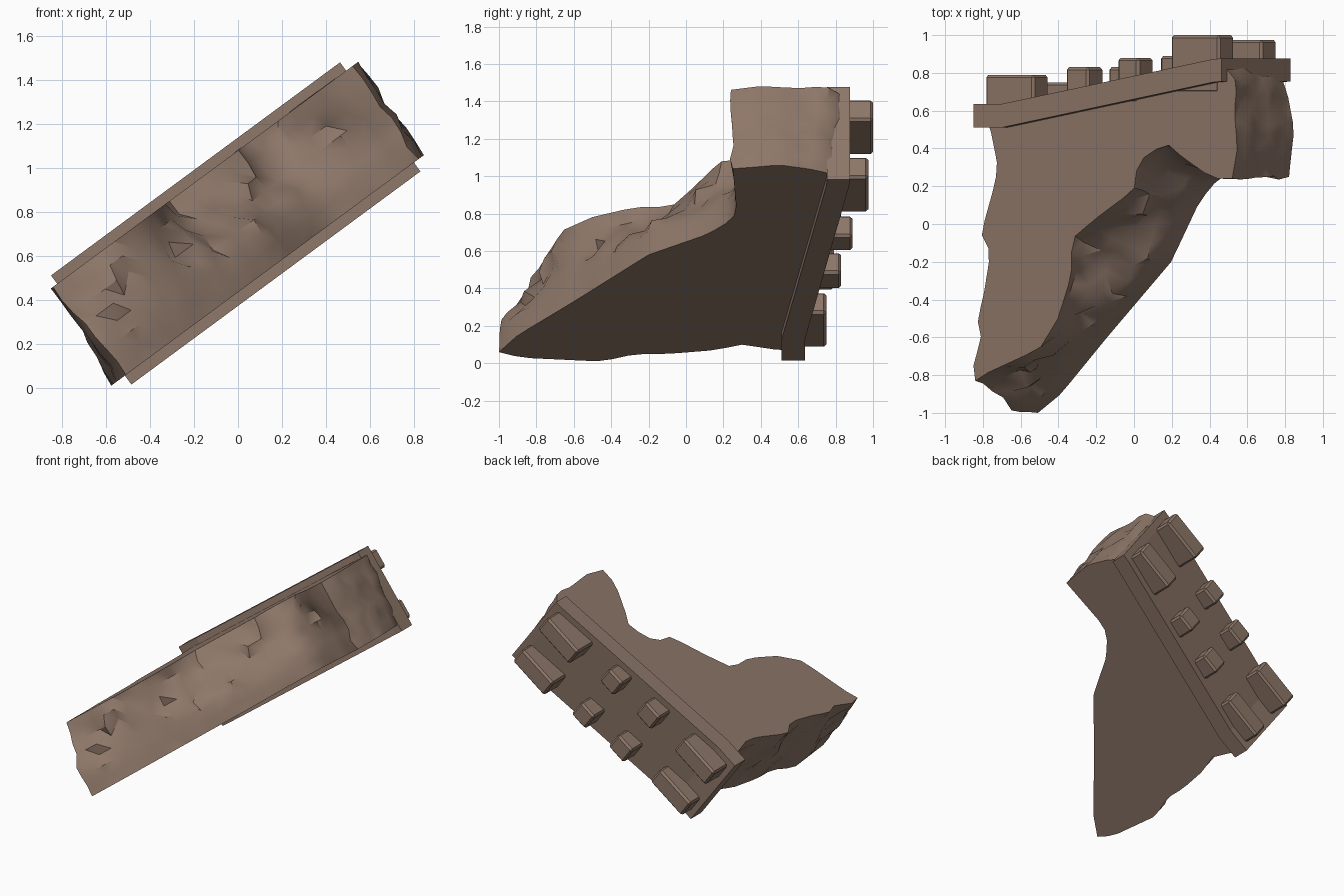
import bpy, bmesh, math, random
from mathutils import Vector

if "Cube" in bpy.data.objects:
    bpy.data.objects.remove(bpy.data.objects["Cube"])

random.seed(4)
ANG = math.radians(36.4)
C, S = math.cos(ANG), math.sin(ANG)

stone = bpy.data.materials.new("brown stone")
stone.diffuse_color = (0.27, 0.185, 0.14, 1)
stone.use_nodes = True
stone.node_tree.nodes["Principled BSDF"].inputs["Base Color"].default_value = stone.diffuse_color


def place(u, v, w):
    """Fallen wall frame: u along the slope, v = y, w = slab normal."""
    return Vector((C * u - S * w, v, S * u + C * w))


def finish(name, bm, smooth=None):
    bmesh.ops.recalc_face_normals(bm, faces=bm.faces)
    me = bpy.data.meshes.new(name)
    bm.to_mesh(me)
    bm.free()
    me.materials.append(stone)
    ob = bpy.data.objects.new(name, me)
    bpy.context.collection.objects.link(ob)
    if smooth:
        bpy.context.view_layer.objects.active = ob
        ob.select_set(True)
        bpy.ops.object.shade_smooth_by_angle(angle=math.radians(smooth))
        ob.select_set(False)
    return ob


def resample(pts, n):
    """n points spread evenly along a polyline, last point excluded."""
    seg = [math.dist(a, b) for a, b in zip(pts, pts[1:])]
    out = []
    for i in range(n):
        d = sum(seg) * i / n
        k = 0
        while d > seg[k]:
            d -= seg[k]
            k += 1
        a, b, f = pts[k], pts[k + 1], d / seg[k]
        out.append((a[0] + (b[0] - a[0]) * f, a[1] + (b[1] - a[1]) * f))
    return out


def prism(name, outline, w0, w1, bevel=0.0):
    bm = bmesh.new()
    lo = [bm.verts.new(place(u, v, w0)) for u, v in outline]
    hi = [bm.verts.new(place(u, v, w1)) for u, v in outline]
    n = len(lo)
    bm.faces.new(lo)
    bm.faces.new(hi)
    for i in range(n):
        bm.faces.new((lo[i], lo[(i + 1) % n], hi[(i + 1) % n], hi[i]))
    bmesh.ops.recalc_face_normals(bm, faces=bm.faces)
    if bevel:
        bmesh.ops.bevel(bm, geom=bm.edges[:], offset=bevel, segments=1,
                        affect='EDGES', profile=0.5)
    return finish(name, bm)


# Broken wall slab: outlines of its lower and upper broad faces
low_left = [(-.36, .56), (-.357, .5), (-.307, .3), (-.357, .15), (-.391, -.1),
            (-.391, -.27), (-.459, -.45), (-.425, -.88), (-.374, -1)]
low_front = [(-.374, -1), (-.223, -.9), (.081, -.6), (.503, -.2), (.62, 0),
             (.69, .12), (.823, .25), (.907, .27), (1.278, .25)]
low_right = [(1.278, .25), (1.29, .35), (1.312, .5), (1.27, .68), (1.22, .8)]
top_left = [(-.33, .56), (-.304, .5), (-.255, .3), (-.28, .2), (-.366, -.05),
            (-.304, -.15), (-.354, -.4), (-.391, -.5), (-.366, -.6),
            (-.416, -.75), (-.404, -.83)]
top_front = [(-.404, -.83), (-.33, -.79), (.02, -.66), (.14, -.5), (.23, -.27),
             (.23, -.08), (.39, .03), (.64, .18), (.665, .33), (.85, .43),
             (.963, .35), (1.16, .24), (1.286, .24)]
top_right = [(1.286, .24), (1.32, .4), (1.3, .6), (1.32, .75), (1.25, .82)]
NL, NF, NR, LAYERS = 18, 26, 8, 7
low = resample(low_left, NL) + resample(low_front, NF) + resample(low_right, NR) + [low_right[-1]]
top = resample(top_left, NL) + resample(top_front, NF) + resample(top_right, NR) + [top_right[-1]]

bm = bmesh.new()
rings = []
for j in range(LAYERS + 1):
    t = j / LAYERS
    ring = []
    for i, (a, b) in enumerate(zip(low, top)):
        front = NL < i < NL + NF - 1
        f, amp = t, 0.014
        if NL - 2 < i < NL + NF:      # the break keeps a shelf, then scoops back
            s = max(0, (t - .38) / .62)
            f = 1 - (1 - s) ** 1.6
            amp = 0.03 if front and t > .38 else 0.008
        if j in (0, LAYERS):
            amp = 0
        u = a[0] + (b[0] - a[0]) * f + random.uniform(-amp, amp)
        v = a[1] + (b[1] - a[1]) * f + random.uniform(-amp, amp)
        v = max(v, -1)
        ring.append(bm.verts.new(place(u, v, .35 + .518 * t)))
    rings.append(ring)
n = len(low)
bm.faces.new(rings[0])
bm.faces.new(rings[-1])
sides = []
for r0, r1 in zip(rings, rings[1:]):
    for i in range(n):
        k = (i + 1) % n
        sides.append(bm.faces.new((r0[i], r0[k], r1[k], r1[i])))
bmesh.ops.triangulate(bm, faces=sides)
finish("broken_wall", bm, 35)

# Projecting walkway course along the wall's crest
prism("walkway_course", [(-.38, .51), (-.2, .51), (1.19, .75), (1.25, .755),
                         (1.25, .877), (1.19, .872), (-.2, .635), (-.38, .635)],
      .30, .915)

# Two rows of merlons, one on each edge of the walkway
spans = [(-.34, -.02, .79, .75), (.19, .34, .83, .83),
         (.53, .67, .88, .89), (.88, 1.2, 1.0, .975)]
for row, (w0, w1) in (("upper", (.73, .87)), ("lower", (.35, .49))):
    for k, (u0, u1, v_up, v_low) in enumerate(spans):
        v1 = v_up if row == "upper" else v_low
        base = .56 + .15 * max(0, u0)
        prism(f"{row}_merlon_{k + 1}", [(u0, base), (u1, base), (u1, v1), (u0, v1)],
              w0, w1, .014)
